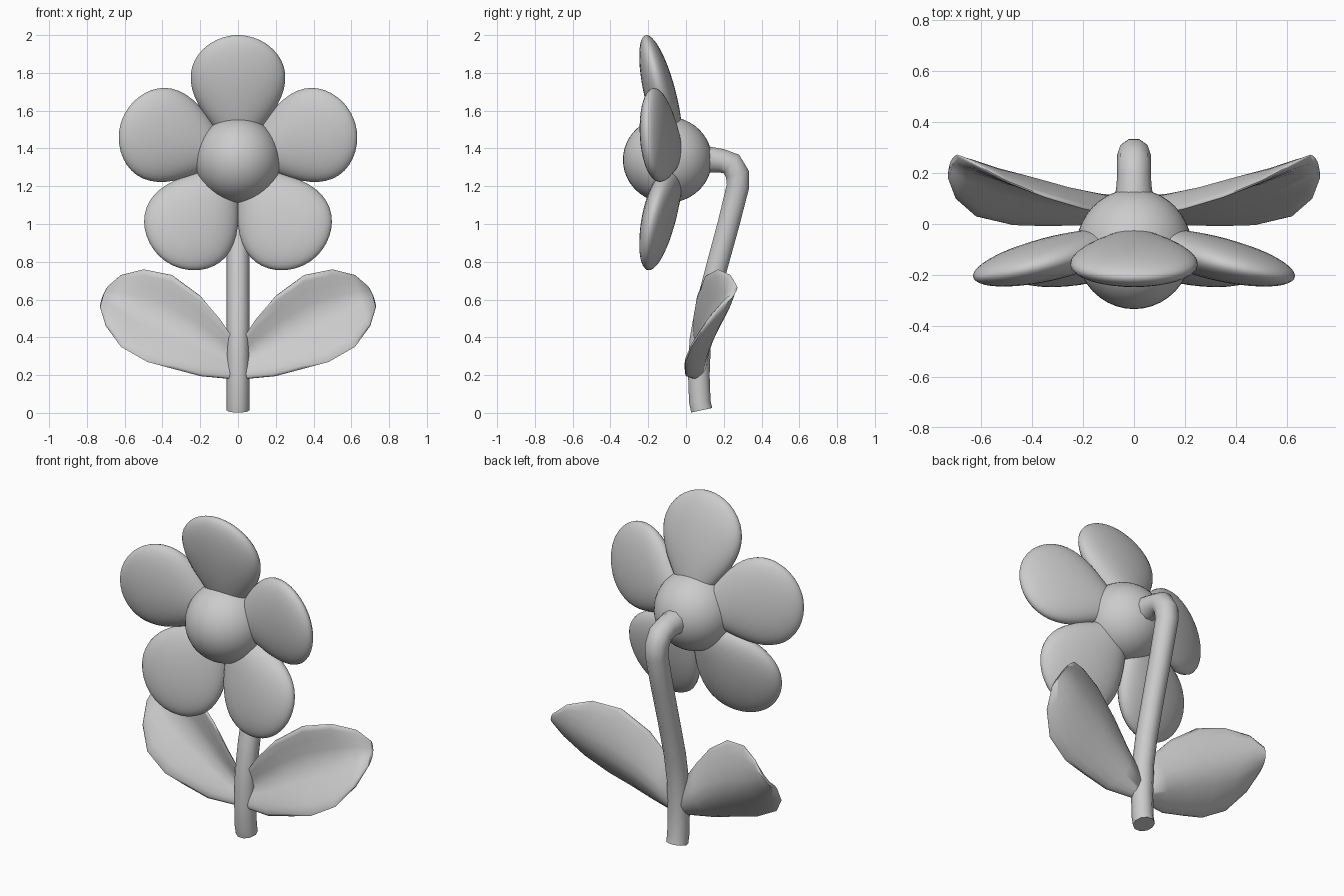
import bpy, bmesh, math
from mathutils import Vector, Matrix

if "Cube" in bpy.data.objects:
    bpy.data.objects.remove(bpy.data.objects["Cube"])

grey = bpy.data.materials.new("plain_grey")
grey.diffuse_color = (0.6, 0.6, 0.6, 1)
grey.use_nodes = True
grey.node_tree.nodes["Principled BSDF"].inputs["Base Color"].default_value = grey.diffuse_color


def finish(name, bm, angle=50):
    """Turn a bmesh into a smooth-shaded object."""
    bmesh.ops.recalc_face_normals(bm, faces=bm.faces)
    mesh = bpy.data.meshes.new(name)
    bm.to_mesh(mesh)
    bm.free()
    mesh.materials.append(grey)
    ob = bpy.data.objects.new(name, mesh)
    bpy.context.collection.objects.link(ob)
    bpy.ops.object.select_all(action='DESELECT')
    ob.select_set(True)
    bpy.context.view_layer.objects.active = ob
    bpy.ops.object.shade_smooth_by_angle(angle=math.radians(angle))
    return ob


def loft(rings):
    """Skin a list of closed rings and cap both ends."""
    bm = bmesh.new()
    rows = [[bm.verts.new(p) for p in ring] for ring in rings]
    n = len(rows[0])
    for a, b in zip(rows, rows[1:]):
        for i in range(n):
            j = (i + 1) % n
            bm.faces.new((a[i], a[j], b[j], b[i]))
    bm.faces.new(rows[0])
    bm.faces.new(rows[-1])
    return bm


# Flower centre
bm = bmesh.new()
bmesh.ops.create_uvsphere(bm, u_segments=40, v_segments=24, radius=0.228)
bm.transform(Matrix.Translation((0, -0.098, 1.34)) @ Matrix.Diagonal((1, 1.035, 1, 1)))
finish("flower_centre", bm)


# Five egg-shaped petals leaning forward
def petal(index):
    length = 0.325 if index in (1, 4) else 0.33
    rings = []
    for k in range(25):
        s = -math.cos(math.pi * (0.01 + 0.98 * k / 24))
        r = length * (1 + s)
        bulge = math.sqrt(1 - s * s)
        w = (0.228 + 0.137 * s - 0.07 * s * s) * bulge
        t = 0.086 * bulge
        rings.append([(w * math.cos(a), -0.057 - 0.23 * r + t * math.sin(a), r)
                      for a in (math.tau * i / 32 for i in range(32))])
    bm = loft(rings)
    bm.transform(Matrix.Translation((0, 0, 1.34)) @ Matrix.Rotation(math.tau * index / 5, 4, 'Y'))
    finish(f"petal_{index + 1}", bm)


for i in range(5):
    petal(i)

# Bent stem: y, z, radius along the path
PATH = [(0.083, 0.014, 0.06), (0.073, 0.06, 0.06), (0.068, 0.2, 0.06), (0.075, 0.38, 0.06),
        (0.105, 0.55, 0.06), (0.165, 0.78, 0.06), (0.225, 1.0, 0.061), (0.275, 1.2, 0.063),
        (0.272, 1.265, 0.066), (0.24, 1.318, 0.067), (0.19, 1.334, 0.066), (0.14, 1.34, 0.07),
        (0.06, 1.34, 0.085)]
rings = []
for i, (y, z, r) in enumerate(PATH):
    a, b = PATH[max(i - 1, 0)], PATH[min(i + 1, len(PATH) - 1)]
    along = Vector((0, b[0] - a[0], b[1] - a[1])).normalized()
    side = Vector((1, 0, 0))
    up = along.cross(side)
    rings.append([Vector((0, y, z)) + r * (side * math.cos(t) + up * math.sin(t))
                  for t in (math.tau * k / 10 for k in range(10))])
finish("stem", loft(rings))

# Cupped leaves: lower edge, midrib, upper edge and half thickness from base to tip
LEAF = [((0.03, 0.04, 0.18), (0.02, 0.08, 0.27), (0.02, 0.05, 0.38), 0.036),
        ((0.20, 0.00, 0.195), (0.12, 0.085, 0.33), (0.10, 0.045, 0.50), 0.042),
        ((0.35, -0.005, 0.235), (0.26, 0.11, 0.415), (0.20, 0.065, 0.62), 0.045),
        ((0.48, -0.003, 0.27), (0.40, 0.145, 0.485), (0.35, 0.11, 0.73), 0.045),
        ((0.62, 0.03, 0.35), (0.54, 0.18, 0.54), (0.50, 0.17, 0.76), 0.04),
        ((0.70, 0.10, 0.46), (0.65, 0.215, 0.59), (0.62, 0.235, 0.73), 0.03),
        ((0.73, 0.18, 0.56), (0.715, 0.235, 0.62), (0.69, 0.27, 0.67), 0.014)]
FACING = Vector((-0.3, -0.8, 0.5)).normalized()


def leaf(name, sign):
    rings = []
    for low, mid, high, t in LEAF:
        low, mid, high = Vector(low), Vector(mid), Vector(high)
        ring = []
        for k in range(20):
            a = math.tau * k / 20
            v, lift = math.cos(a), math.sin(a)
            p = mid + (high - low) * v / 2 + ((high + low) / 2 - mid) * abs(v) ** 1.6
            # The front is creased along the midrib
            if lift > 0:
                lift *= 0.45 + 0.55 * min(1, abs(v) * 1.6)
            p += FACING * t * lift
            ring.append((sign * p.x, p.y, p.z))
        rings.append(ring)
    finish(name, loft(rings), 80)


leaf("leaf_right", 1)
leaf("leaf_left", -1)
